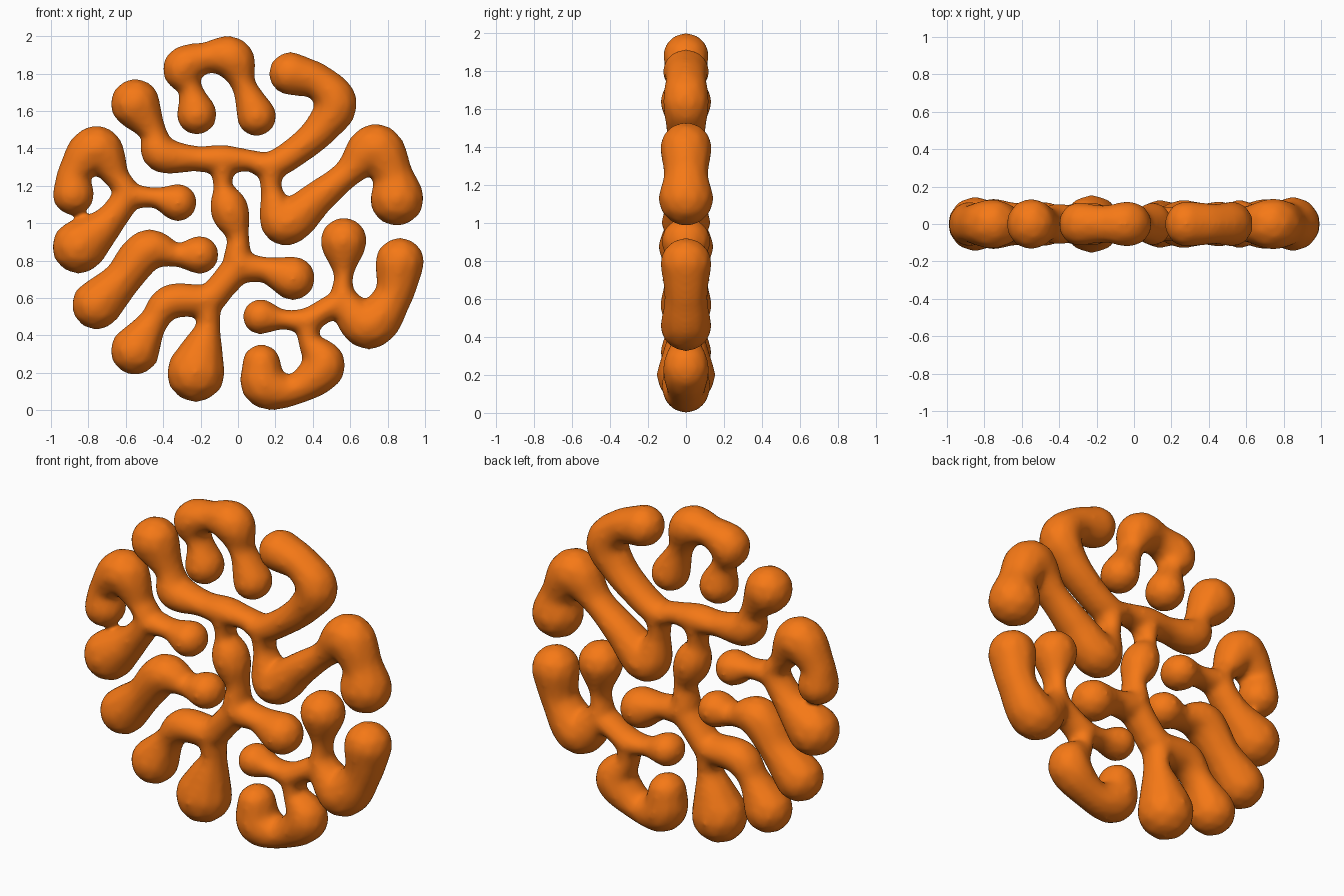
import bpy, bmesh
from mathutils import Vector, Matrix

orange = bpy.data.materials.new("orange")
orange.diffuse_color = (0.92, 0.19, 0.008, 1)
VOXEL = 0.014


def spline(points):
    """Evenly sampled Catmull-Rom curve through (x, z, radius) points."""
    p = [Vector(q) for q in points]
    p = [2 * p[0] - p[1]] + p + [2 * p[-1] - p[-2]]
    out = []
    for a, b, c, d in zip(p, p[1:], p[2:], p[3:]):
        n = max(2, int((c - b).length / 0.02))
        for i in range(n):
            t = i / n
            out.append(0.5 * (2 * b + (c - a) * t + (2 * a - 5 * b + 4 * c - d) * t * t
                              + (3 * b - a - 3 * c + d) * t ** 3))
    return out + [p[-2]]


def branch(name, strands):
    """Sweep a swelling blob along each strand, then fuse and smooth."""
    bm = bmesh.new()
    for strand in strands:
        for x, z, r in spline(strand):
            m = Matrix.Translation((x, 0, z)) @ Matrix.Diagonal((r + 0.006, 0.041 + 0.76 * r, r + 0.006, 1))
            bmesh.ops.create_icosphere(bm, subdivisions=2, radius=1, matrix=m)
    me = bpy.data.meshes.new(name)
    bm.to_mesh(me)
    bm.free()
    ob = bpy.data.objects.new(name, me)
    bpy.context.collection.objects.link(ob)
    me.materials.append(orange)
    rm = ob.modifiers.new("fuse", 'REMESH')
    rm.mode = 'VOXEL'
    rm.voxel_size = VOXEL
    rm.use_smooth_shade = True
    sm = ob.modifiers.new("soften", 'SMOOTH')
    sm.factor = 0.5
    sm.iterations = 16
    bpy.context.view_layer.objects.active = ob
    for mod in ("fuse", "soften"):
        bpy.ops.object.modifier_apply(modifier=mod)
    for poly in ob.data.polygons:
        poly.use_smooth = True


# arch at the top
branch("top_arch", [
    [(-.22, 1.58, .105), (-.255, 1.72, .06), (-.295, 1.83, .105), (-.165, 1.885, .08),
     (-.03, 1.88, .11), (.03, 1.74, .062), (.10, 1.57, .103)],
])

# large branching piece through the middle
j1, j2, j3, j4 = (-.08, 1.34, .075), (.01, .78, .08), (-.17, .59, .08), (.18, 1.31, .072)
branch("central_branch", [
    [(-.55, 1.64, .13), (-.455, 1.49, .068), (-.41, 1.37, .095), (-.23, 1.345, .065), j1,
     (.06, 1.335, .055), j4, (.33, 1.40, .078), (.45, 1.51, .09), (.525, 1.64, .11),
     (.43, 1.755, .093), (.28, 1.80, .113)],
    [j1, (-.08, 1.19, .048), (-.045, 1.07, .1), (0, .93, .056), j2, (.15, .75, .066), (.295, .705, .115)],
    [j2, (-.09, .66, .075), j3, (-.36, .58, .09), (-.455, .47, .075), (-.55, .32, .13)],
    [j3, (-.16, .45, .062), (-.195, .31, .112), (-.225, .20, .155)],
    [j4, (.18, 1.17, .055), (.25, 1.0, .118), (.42, 1.13, .09), (.59, 1.27, .075),
     (.735, 1.40, .13), (.83, 1.25, .105), (.85, 1.13, .143)],
])

# hooked fork on the upper left
j5 = (-.60, 1.145, .07)
branch("left_fork", [
    [(-.88, 1.155, .11), (-.875, 1.27, .085), (-.755, 1.395, .125), (-.65, 1.25, .065), j5,
     (-.70, 1.0, .085), (-.85, .875, .143)],
    [j5, (-.44, 1.135, .052), (-.32, 1.11, .098)],
])

# simple bent piece on the lower left
branch("left_bend", [
    [(-.755, .565, .132), (-.62, .70, .10), (-.485, .855, .108), (-.33, .83, .06), (-.205, .83, .1)],
])

# branching piece on the lower right
j6, j7 = (.57, .585, .072), (.37, .48, .065)
branch("lower_right_branch", [
    [(.565, .905, .123), (.565, .73, .05), j6, (.70, .455, .128), (.83, .61, .1), (.865, .79, .13)],
    [j6, (.46, .53, .062), j7, (.24, .485, .05), (.12, .50, .092)],
    [j7, (.385, .36, .058), (.46, .235, .112), (.30, .11, .08), (.145, .13, .118), (.125, .25, .1)],
])
